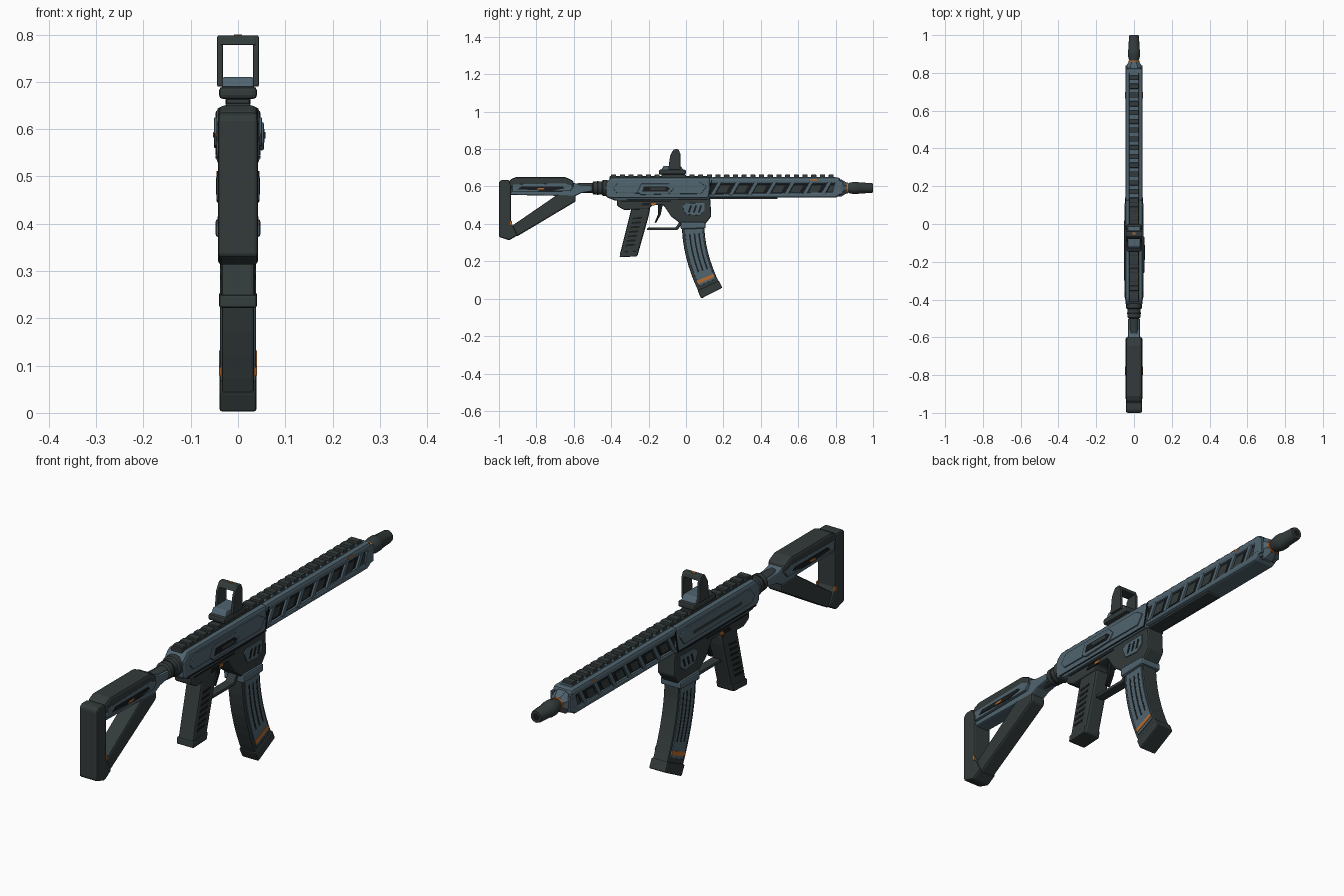
import bpy, math
from mathutils import Vector

cube = bpy.data.objects.get("Cube")
if cube:
    bpy.data.objects.remove(cube, do_unlink=True)


def material(name, rgb):
    m = bpy.data.materials.new(name)
    m.use_nodes = True
    m.diffuse_color = (*rgb, 1)
    m.node_tree.nodes["Principled BSDF"].inputs["Base Color"].default_value = (*rgb, 1)
    return m


BLUE = material("slate_blue", (.08, .128, .162))
DARK = material("dark_grey", (.033, .043, .043))
BLACK = material("near_black", (.009, .011, .012))
ORANGE = material("orange", (.5, .15, .025))


def build(name, verts, faces, mat, bevel=0):
    me = bpy.data.meshes.new(name)
    me.from_pydata(verts, [], faces)
    me.materials.append(mat)
    ob = bpy.data.objects.new(name, me)
    bpy.context.collection.objects.link(ob)
    if bevel:
        mod = ob.modifiers.new("Bevel", 'BEVEL')
        mod.width, mod.segments, mod.limit_method = bevel, 2, 'ANGLE'
    return ob


def prism(name, pts, half, mat, bevel=0, x=0):
    """Side profile of (y, z) points extruded across x."""
    area = sum(a[0] * b[1] - b[0] * a[1] for a, b in zip(pts, pts[1:] + pts[:1]))
    if area < 0:
        pts = pts[::-1]
    n = len(pts)
    verts = [(x + s * half, y, z) for s in (-1, 1) for y, z in pts]
    faces = [list(range(n))[::-1], list(range(n, 2 * n))]
    faces += [(i, (i + 1) % n, n + (i + 1) % n, n + i) for i in range(n)]
    return build(name, verts, faces, mat, bevel)


def box(name, y0, y1, z0, z1, half, mat, bevel=0, x=0):
    return prism(name, [(y0, z0), (y1, z0), (y1, z1), (y0, z1)], half, mat, bevel, x)


def both_sides(name, pts, x, mat, half=.003, bevel=0):
    for side, s in (("left", 1), ("right", -1)):
        prism(f"{name}_{side}", pts, half, mat, bevel, s * x)


def rect(y0, y1, z0, z1, lean=0):
    return [(y0, z0), (y1, z0), (y1 + lean, z1), (y0 + lean, z1)]


def turned(name, profile, mat, z=.592, n=20):
    """Solid turned about a line along y, from (y, radius) pairs."""
    verts = [(r * math.cos(a), y, z + r * math.sin(a)) for y, r in profile
             for a in [math.tau * (k + .5) / n for k in range(n)]]
    faces = [(j * n + k, j * n + (k + 1) % n, (j + 1) * n + (k + 1) % n, (j + 1) * n + k)[::-1]
             for j in range(len(profile) - 1) for k in range(n)]
    last = (len(profile) - 1) * n
    faces += [list(range(n)), list(range(last, last + n))[::-1]]
    ob = build(name, verts, faces, mat)
    ob.data.flip_normals()
    ob.data.flip_normals()
    if n > 8:
        bpy.ops.object.select_all(action='DESELECT')
        ob.select_set(True)
        bpy.context.view_layer.objects.active = ob
        bpy.ops.object.shade_smooth_by_angle(angle=math.radians(35))
    return ob


# Stock
prism("butt_pad", [(-1, .33), (-1, .625), (-.985, .635), (-.945, .635), (-.935, .6),
                   (-.935, .41), (-.9, .34), (-.945, .312)], .042, DARK, .008)
prism("cheek_rest", [(-.945, .59), (-.945, .635), (-.91, .65), (-.645, .65), (-.6, .63), (-.6, .59)],
      .042, DARK, .012)
prism("stock_arm", [(-.945, .555), (-.945, .62), (-.61, .622), (-.56, .608), (-.5, .605),
                    (-.5, .575), (-.56, .565), (-.61, .54), (-.68, .55)], .032, BLUE, .006)
both_sides("stock_side", [(-.93, .572), (-.93, .612), (-.64, .618), (-.6, .6), (-.62, .575)], .036, BLUE, .008, .004)
prism("stock_strut", [(-.95, .33), (-.9, .335), (-.59, .52), (-.59, .555), (-.685, .558), (-.93, .39)],
      .034, DARK, .008)
both_sides("stock_slot", [(-.9, .585), (-.72, .577), (-.65, .59), (-.66, .6), (-.88, .6)], .043, BLACK)
both_sides("stock_mark", rect(-.8, -.765, .583, .592, .01), .0445, ORANGE)
both_sides("butt_mark", rect(-.94, -.93, .395, .415), .0405, ORANGE)

# Buffer tube
turned("buffer_tube", [(-.58, .026), (-.5, .026), (-.495, .036), (-.45, .036), (-.445, .043), (-.42, .043)], DARK)
turned("tube_ring", [(-.476, .037), (-.468, .037)], BLACK)

# Upper receiver
prism("upper_receiver", [(-.43, .545), (-.43, .62), (-.4, .648), (.13, .648), (.13, .53), (-.38, .525)],
      .046, BLUE, .012)
both_sides("receiver_panel", [(-.37, .565), (-.39, .59), (-.36, .625), (.07, .625), (.11, .6), (.08, .56)],
           .047, BLUE, .004, .003)
both_sides("receiver_seam", rect(-.4, .12, .538, .544), .045, BLACK)
both_sides("receiver_joint", rect(.115, .121, .545, .635, .02), .045, BLACK)
prism("port_frame", [(-.26, .57), (-.24, .615), (-.09, .615), (-.065, .59), (-.09, .56), (-.24, .555)],
      .005, BLUE, .004, .05)
prism("ejection_port", [(-.235, .572), (-.225, .6), (-.1, .6), (-.085, .588), (-.1, .572)], .002, BLACK, 0, .0545)
box("bolt_cover", -.19, -.11, .58, .594, .002, DARK, 0, .056)
box("side_rib", -.3, .02, .582, .594, .003, DARK, .002, -.05)

# Lower receiver and magazine well
prism("lower_receiver", [(-.37, .535), (-.368, .495), (-.33, .475), (-.2, .478), (-.18, .5), (-.12, .5),
                         (-.08, .44), (-.02, .395), (.1, .395), (.135, .44), (.13, .535)], .04, DARK, .007)
both_sides("well_panel", [(-.02, .495), (.0, .51), (.1, .512), (.1, .47), (.07, .445), (.0, .45)],
           .041, BLUE, .004, .002)
for i in range(3):
    both_sides(f"well_slash_{i}", rect(.01 + i * .027, .02 + i * .027, .462, .498, .012), .0435, BLACK)
both_sides("receiver_groove", rect(-.35, -.08, .518, .524), .039, BLACK)
both_sides("selector", rect(-.24, -.17, .498, .512, .01), .041, BLACK)
both_sides("selector_mark", rect(-.19, -.165, .5, .512, .006), .0425, ORANGE)

# Grip
prism("grip", [(-.29, .49), (-.19, .49), (-.2, .44), (-.255, .245), (-.26, .225), (-.35, .225), (-.35, .25)],
      .036, DARK, .01)
prism("grip_base", [(-.355, .222), (-.352, .25), (-.255, .256), (-.262, .226)], .04, DARK, .005)
for i in range(7):
    z = .28 + i * .024
    y = -.325 + i * .0065
    both_sides(f"grip_groove_{i}", [(y, z), (y + .05, z + .004), (y + .053, z + .014), (y + .003, z + .01)],
               .0345, BLACK)

# Trigger
prism("trigger", [(-.15, .5), (-.125, .5), (-.135, .45), (-.16, .405), (-.168, .408), (-.15, .45)], .01, BLACK)
prism("trigger_guard", [(-.21, .367), (-.205, .38), (-.055, .381), (-.03, .42), (-.01, .42),
                        (-.045, .367)], .02, DARK, .003)

# Curved magazine
P0, P1, P2 = Vector((.038, .41)), Vector((.035, .23)), Vector((.138, .03))


def mag_point(t, off):
    p = P0 * (1 - t) ** 2 + P1 * (2 * t * (1 - t)) + P2 * t * t
    d = ((P1 - P0) * (1 - t) + (P2 - P1) * t).normalized()
    return (p.x - d.y * off, p.y + d.x * off)


def mag_strip(t0, t1, o0, o1, n=8):
    ts = [t0 + (t1 - t0) * i / n for i in range(n + 1)]
    return [mag_point(t, o0) for t in ts] + [mag_point(t, o1) for t in reversed(ts)]


prism("magazine", mag_strip(0, .95, -.06, .06), .034, DARK, .005)
prism("magazine_base", mag_strip(.9, 1, -.063, .063, 1), .039, DARK, .005)
prism("magazine_collar", mag_strip(.0, .1, -.067, .067, 1), .048, BLUE, .008)
both_sides("magazine_panel", mag_strip(.1, .86, -.045, .05), .034, BLUE, .004, .002)
for i, off in enumerate((-.02, .005, .03)):
    both_sides(f"magazine_slot_{i}", mag_strip(.17, .7, off - .004, off + .004), .0365, BLACK, .002)
both_sides("magazine_stripe", mag_strip(.79, .83, -.045, .05, 1), .037, ORANGE)

# Handguard: dark core under blue shells and slanted ribs
box("handguard_core", .12, .82, .55, .635, .037, BLACK)
box("handguard_top", .12, .825, .613, .648, .046, BLUE, .012)
prism("handguard_bottom", [(.12, .56), (.82, .572), (.835, .56), (.8, .54), (.12, .54)], .046, BLUE, .01)
both_sides("handguard_front", [(.78, .555), (.8, .63), (.84, .63), (.84, .56)], .041, BLUE, .005, .002)
for i in range(7):
    y = .13 + i * .098
    both_sides(f"handguard_rib_{i}", rect(y, y + .022, .555, .625, .04), .041, BLUE, .005, .002)
    both_sides(f"vent_inset_{i}", rect(y + .036, y + .085, .568, .606, .02), .037, DARK)
box("lower_strip", .12, .49, .532, .545, .03, DARK, .003)
both_sides("handguard_mark", rect(.665, .7, .633, .639), .0435, ORANGE)

# Barrel and muzzle
turned("handguard_nose", [(.8, .05), (.83, .05), (.858, .031)], BLUE, n=8)
turned("barrel", [(.84, .025), (.88, .025)], DARK)
turned("muzzle_ring", [(.857, .029), (.866, .029)], ORANGE)
turned("muzzle", [(.868, .027), (.895, .033), (.92, .033), (.925, .03), (.99, .027), (1, .024)], DARK)
turned("muzzle_bore", [(.99, .014), (1.0005, .014)], BLACK)

# Top rail
box("rear_rail", -.41, .14, .64, .655, .026, DARK, .003)
box("front_rail", .14, .8, .64, .651, .026, BLUE, .003)
for i in range(26):
    y = -.4 + i * .0465
    box(f"rail_tooth_{i}", y, y + .027, .645, .664, .024, DARK, .003)

# Sight
box("sight_mount", -.13, -.01, .65, .675, .026, DARK, .003)
box("sight_base", -.145, .0, .664, .69, .04, DARK, .008)
prism("sight_body", [(-.135, .685), (-.12, .71), (-.03, .71), (-.01, .685)], .034, BLUE, .005)
both_sides("sight_post", [(-.095, .69), (-.085, .765), (-.065, .798), (-.04, .798), (-.03, .775), (-.03, .69)],
           .038, DARK, .006, .003)
prism("sight_hood", [(-.08, .778), (-.065, .798), (-.04, .798), (-.033, .778)], .04, DARK, .004)
box("sight_dot", -.056, -.046, .796, .8, .008, ORANGE)
